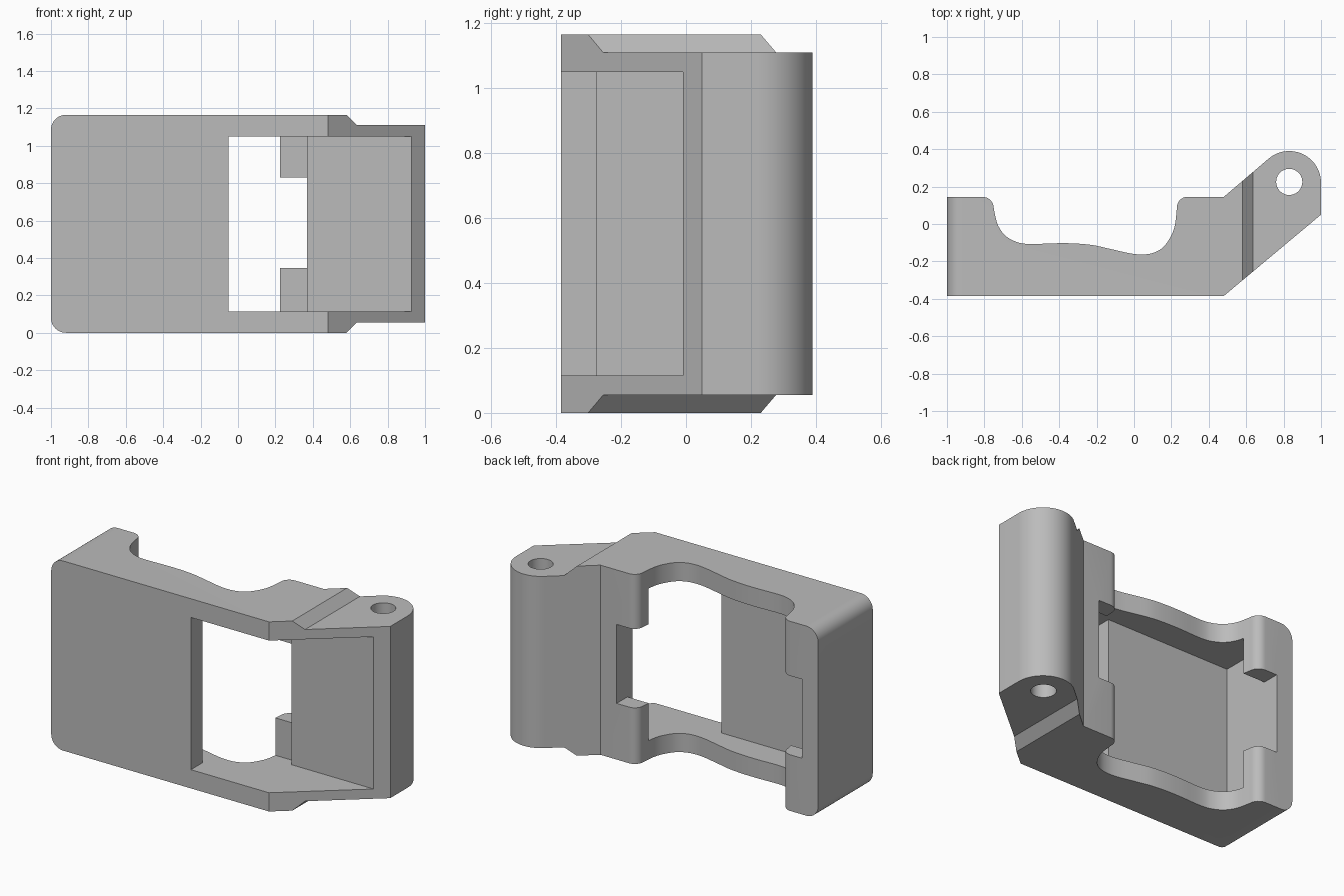
import bpy, bmesh
from math import cos, sin, radians
from mathutils import Vector

if "Cube" in bpy.data.objects:
    bpy.data.objects.remove(bpy.data.objects["Cube"], do_unlink=True)

HEIGHT = 1.165
grey = bpy.data.materials.new("plain grey")
grey.use_nodes = True
grey.diffuse_color = (0.5, 0.5, 0.5, 1)
grey.node_tree.nodes["Principled BSDF"].inputs["Base Color"].default_value = (0.5, 0.5, 0.5, 1)


def arc(cx, cy, r, start, end, steps):
    angles = [radians(start + (end - start) * i / steps) for i in range(steps + 1)]
    return [(cx + r * cos(a), cy + r * sin(a)) for a in angles]


def smooth_path(points, steps=6):
    """Catmull-Rom curve through the points, ends included."""
    p = [Vector(q) for q in [points[0]] + points + [points[-1]]]
    out = []
    for a, b, c, d in zip(p, p[1:], p[2:], p[3:]):
        for i in range(steps):
            t = i / steps
            v = (2 * b + (c - a) * t + (2 * a - 5 * b + 4 * c - d) * t * t
                 + (3 * b - a - 3 * c + d) * t ** 3) / 2
            out.append((v.x, v.y))
    return out + [points[-1]]


def prism(name, outline, to_3d, depth):
    """Extrude a flat outline along the depth vector."""
    bm = bmesh.new()
    face = bm.faces.new([bm.verts.new(to_3d(*q)) for q in outline])
    side = bmesh.ops.extrude_face_region(bm, geom=[face])["geom"]
    verts = [v for v in side if isinstance(v, bmesh.types.BMVert)]
    bmesh.ops.translate(bm, verts=verts, vec=depth)
    bmesh.ops.recalc_face_normals(bm, faces=bm.faces)
    mesh = bpy.data.meshes.new(name)
    bm.to_mesh(mesh)
    bm.free()
    mesh.materials.append(grey)
    obj = bpy.data.objects.new(name, mesh)
    bpy.context.collection.objects.link(obj)
    return obj


def box(name, x0, x1, y0, y1, z0, z1):
    return prism(name, [(x0, y0), (x1, y0), (x1, y1), (x0, y1)],
                 lambda x, y: (x, y, z0), (0, 0, z1 - z0))


def combine(body, tool, operation):
    mod = body.modifiers.new(tool.name, "BOOLEAN")
    mod.operation, mod.object, mod.solver = operation, tool, "EXACT"
    bpy.context.view_layer.objects.active = body
    bpy.ops.object.modifier_apply(modifier=mod.name)
    bpy.data.objects.remove(tool, do_unlink=True)


# Body plan: flat front, slanted arm, round hinge end, wavy back
wave = smooth_path([(0.23, 0.09), (0.22, 0), (0.2, -0.06), (0.16, -0.12), (0.11, -0.152),
                    (0.05, -0.163), (-0.02, -0.157), (-0.12, -0.135), (-0.22, -0.113),
                    (-0.32, -0.104), (-0.42, -0.103), (-0.56, -0.107), (-0.63, -0.095),
                    (-0.69, -0.06), (-0.73, 0), (-0.75, 0.085)])
plan = ([(-1, -0.385), (0.48, -0.385), (1, 0.05)]
        + arc(0.83, 0.22, 0.17, 0, 130, 24) + [(0.48, 0.145)]
        + arc(0.285, 0.09, 0.055, 90, 180, 8)[:-1] + wave
        + arc(-0.81, 0.085, 0.06, 0, 90, 8)[1:] + [(-1, 0.145)])
body = prism("hinged_bracket", plan, lambda x, y: (x, y, 0), (0, 0, HEIGHT))

# Front outline: rounded corners at one end, stepped hinge at the other
lower = arc(-0.92, 0.08, 0.08, 180, 270, 10) + [(0.58, 0), (0.635, 0.055), (1.2, 0.055)]
upper = [(x, HEIGHT - z) for x, z in reversed(lower)]
combine(body, prism("outline", lower + upper, lambda x, z: (x, -1, z), (0, 2, 0)), "INTERSECT")

# Inner cavity, front window with arm pocket, gap between the rear tabs, hinge hole
combine(body, box("cavity", -0.89, 0.37, -0.275, 0.04, 0.115, 1.05), "DIFFERENCE")
combine(body, box("window", -0.05, 1.2, -0.8, -0.01, 0.115, 1.05), "DIFFERENCE")
combine(body, box("tab_gap", -0.89, 0.37, -0.2, 0.6, 0.345, 0.83), "DIFFERENCE")
hole = prism("hinge_hole", arc(0.83, 0.225, 0.07, 0, 350, 35),
             lambda x, y: (x, y, -0.2), (0, 0, 2))
combine(body, hole, "DIFFERENCE")

bpy.ops.object.select_all(action="DESELECT")
body.select_set(True)
bpy.context.view_layer.objects.active = body
bpy.ops.object.shade_smooth_by_angle(angle=radians(30))
